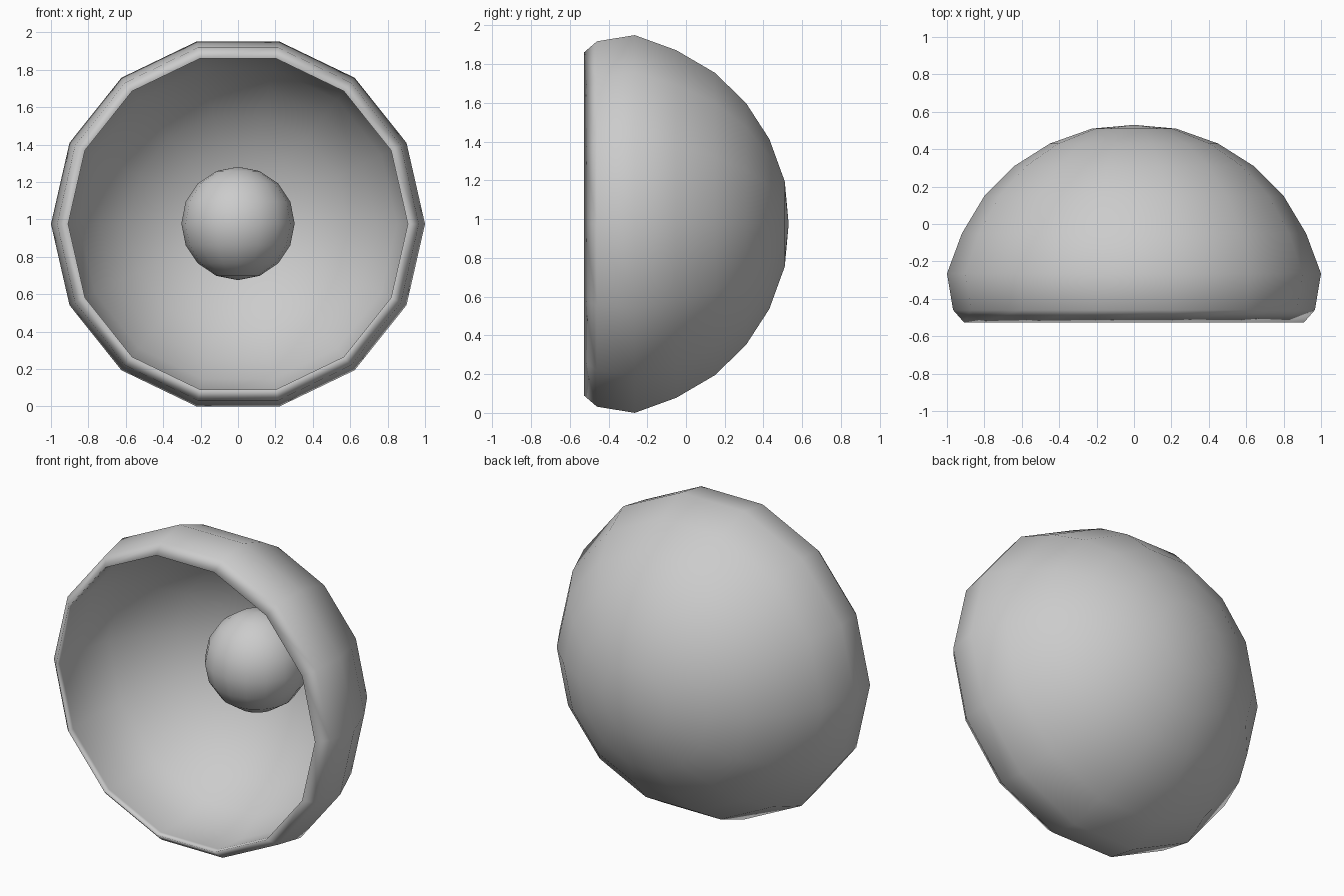
import bpy, bmesh
from math import cos, sin, pi

if "Cube" in bpy.data.objects:
    bpy.data.objects.remove(bpy.data.objects["Cube"])

CZ = 0.975   # height of the dish axis
SIDES = 14


def add_object(name, bm):
    bmesh.ops.recalc_face_normals(bm, faces=bm.faces[:])
    for f in bm.faces:
        f.smooth = True
    me = bpy.data.meshes.new(name)
    bm.to_mesh(me)
    bm.free()
    ob = bpy.data.objects.new(name, me)
    bpy.context.collection.objects.link(ob)
    return ob


# Bowl: (radius, y) profile spun about the y axis, outside pole to inside pole
profile = [(0, 0.53), (0.225, 0.51), (0.45, 0.43), (0.64, 0.31), (0.80, 0.15),
           (0.92, -0.05), (1.0, -0.265), (0.967, -0.46), (0.908, -0.527),
           (0.908, -0.48), (0.925, -0.265), (0.85, -0.08), (0.74, 0.10),
           (0.59, 0.25), (0.415, 0.36), (0.21, 0.435), (0, 0.455)]
bm = bmesh.new()
rings = []
for r, y in profile:
    n = SIDES if r else 1
    rings.append([bm.verts.new((r * cos(2 * pi * i / SIDES), y,
                                CZ + r * sin(2 * pi * i / SIDES))) for i in range(n)])
for a, b in zip(rings, rings[1:]):
    for i in range(SIDES):
        j = (i + 1) % SIDES
        quad = [a[i % len(a)], a[j % len(a)], b[j % len(b)], b[i % len(b)]]
        bm.faces.new(list(dict.fromkeys(quad)))
add_object("bowl", bm)

# Ball resting against the inside of the bowl
bm = bmesh.new()
bmesh.ops.create_uvsphere(bm, u_segments=16, v_segments=8, radius=0.303)
ball = add_object("ball", bm)
ball.location = (0, 0.19, CZ + 0.003)
